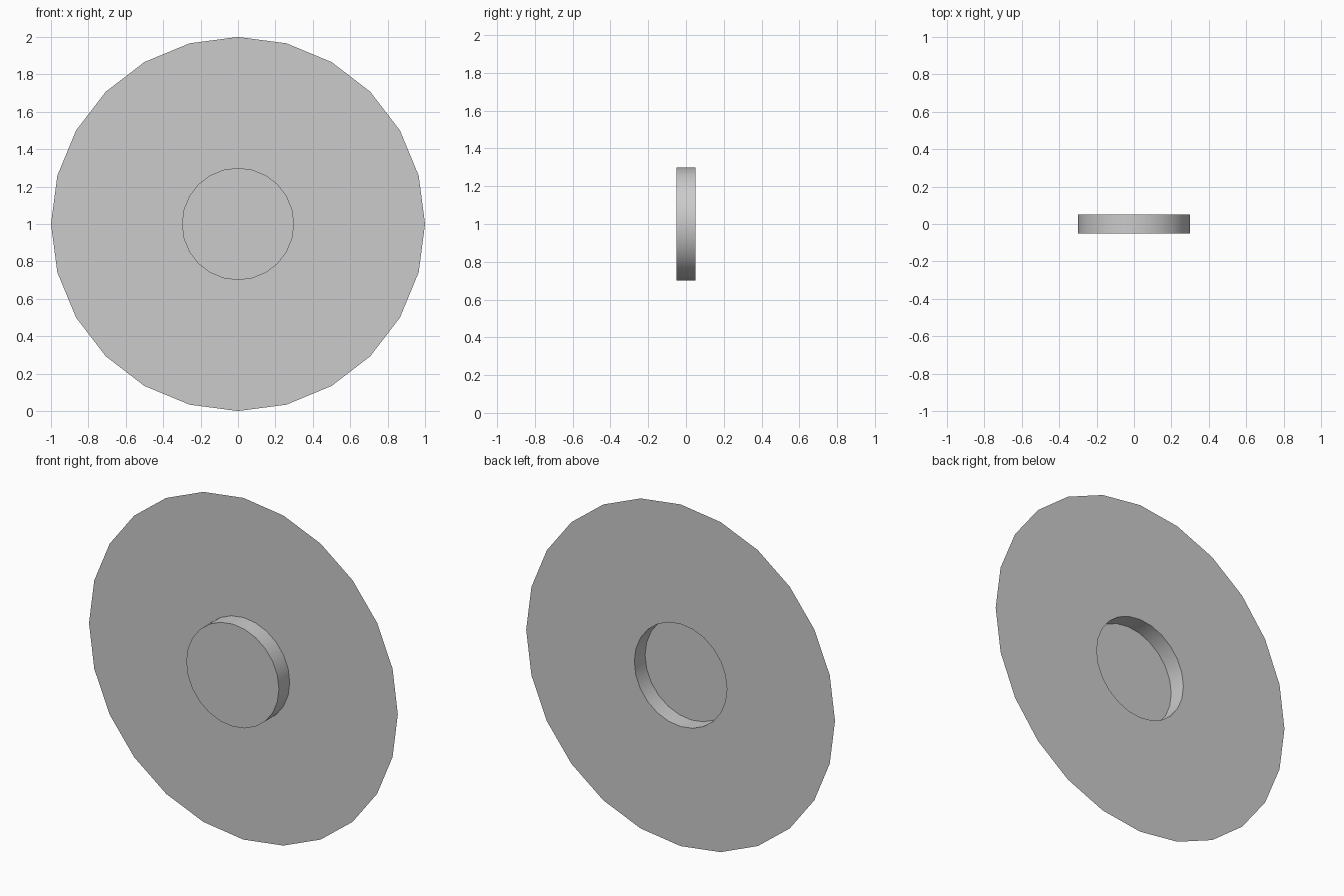
import bpy, bmesh
from math import sin, cos, tau

if "Cube" in bpy.data.objects:
    bpy.data.objects.remove(bpy.data.objects["Cube"])

SIDES = 24
CENTRE_Z = 1.0
# (radius, y): flat rim sheet, then the pressed-out hub
PROFILE = [(1.0, 0.05), (0.3, 0.05), (0.3, -0.05)]

bm = bmesh.new()


def ring(radius, y):
    return [bm.verts.new((radius * sin(tau * i / SIDES), y,
                          CENTRE_Z + radius * cos(tau * i / SIDES)))
            for i in range(SIDES)]


# Thin disc and hub wall
rings = [ring(r, y) for r, y in PROFILE]
for outer, inner in zip(rings, rings[1:]):
    for i in range(SIDES):
        j = (i + 1) % SIDES
        bm.faces.new((outer[i], outer[j], inner[j], inner[i]))

# Front cap of the hub; the back stays open as a recess
bm.faces.new(rings[-1])

# Face everything toward the front
bmesh.ops.recalc_face_normals(bm, faces=bm.faces)
bm.normal_update()
if bm.faces[:][-1].normal.y > 0:
    bmesh.ops.reverse_faces(bm, faces=bm.faces)

mesh = bpy.data.meshes.new("disc_with_hub")
bm.to_mesh(mesh)
bm.free()
disc = bpy.data.objects.new("disc_with_hub", mesh)
bpy.context.collection.objects.link(disc)

# Smooth hub wall, sharp rims
bpy.context.view_layer.objects.active = disc
disc.select_set(True)
bpy.ops.object.shade_smooth_by_angle()
